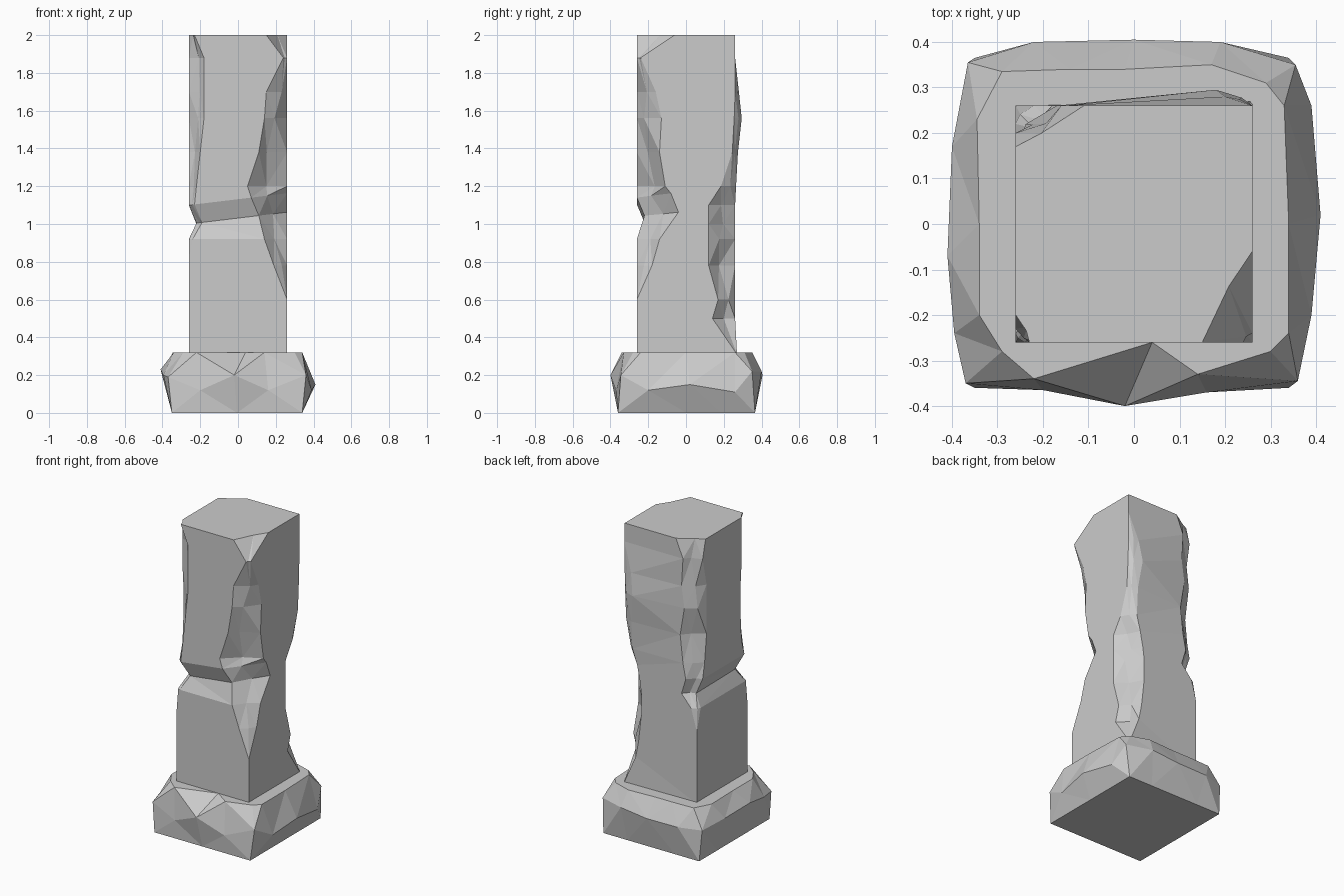
import bpy
import bmesh
import random
from mathutils import Vector

random.seed(4)

default_cube = bpy.data.objects.get("Cube")
if default_cube:
    bpy.data.objects.remove(default_cube, do_unlink=True)

stone = bpy.data.materials.new("grey_stone")
stone.use_nodes = True
stone_colour = (0.6, 0.6, 0.6, 1)
stone.diffuse_color = stone_colour
stone.node_tree.nodes["Principled BSDF"].inputs["Base Color"].default_value = stone_colour


def loft(name, rings, weld):
    """Skin a stack of equal rings, cap both ends and facet the surface."""
    bm = bmesh.new()
    loops = [[bm.verts.new(point) for point in ring] for ring in rings]
    for lower, upper in zip(loops, loops[1:]):
        count = len(lower)
        for i in range(count):
            j = (i + 1) % count
            bm.faces.new((lower[i], lower[j], upper[j], upper[i]))
    bm.faces.new(reversed(loops[0]))
    bm.faces.new(loops[-1])
    bmesh.ops.remove_doubles(bm, verts=bm.verts, dist=weld)
    bmesh.ops.triangulate(bm, faces=bm.faces, quad_method="SHORT_EDGE")
    bmesh.ops.recalc_face_normals(bm, faces=bm.faces)
    mesh = bpy.data.meshes.new(name)
    bm.to_mesh(mesh)
    bm.free()
    mesh.materials.append(stone)
    obj = bpy.data.objects.new(name, mesh)
    bpy.context.collection.objects.link(obj)
    return obj


# Plinth: straight-edged foot, bulging worn waist, chamfered rim
foot_corners = [Vector(c) for c in
                ((-.35, -.36, 0), (.34, -.36, 0), (.34, .365, 0), (-.35, .365, 0))]
foot = [foot_corners[side].lerp(foot_corners[(side + 1) % 4], step / 4)
        for side in range(4) for step in range(4)]
waist = [
    (-.37, -.35, .19), (-.2, -.365, .12), (-.02, -.4, .2), (.16, -.37, .12),
    (.36, -.345, .2), (.39, -.2, .12), (.41, .02, .15), (.39, .26, .11),
    (.355, .35, .22), (.19, .4, .22), (0, .405, .2), (-.22, .4, .2),
    (-.365, .355, .2), (-.4, .17, .22), (-.41, -.07, .23), (-.395, -.24, .2)]
rim_outline = [
    (-.29, -.28), (-.22, -.34), (.04, -.26), (.14, -.33),
    (.3, -.28), (.34, -.24), (.34, 0), (.33, .26),
    (.29, .31), (.17, .35), (-.02, .34), (-.14, .34),
    (-.29, .335), (-.345, .23), (-.34, 0), (-.34, -.2)]
rim = [(x, y, .32) for x, y in rim_outline]
loft("plinth", [foot, waist, rim], .001)


# Shaft: square section whose corners are chipped by varying amounts
HALF = .26


def shaft_ring(z, groove, tilt, bulge, chips):
    """Chips run front left, front right, back right, back left: (along x, along y)."""
    left, front = -HALF + groove, -HALF + groove
    corners = ((left, front), (HALF, front), (HALF, HALF + bulge), (left, HALF))
    ring = []
    for index, ((x, y), (along_x, along_y)) in enumerate(zip(corners, chips)):
        sx = 1 if x > 0 else -1
        sy = 1 if y > 0 else -1
        on_x = Vector((x - sx * along_x, y, z))
        on_y = Vector((x, y - sy * along_y, z))
        # Broken face between the two edges, dished or swollen at random
        middle = on_x.lerp(on_y, random.uniform(.35, .65))
        size = min(along_x, along_y)
        middle += Vector((sx, sy, 0)) * size * random.uniform(-.2, .2)
        trio = [on_x, middle, on_y]
        # The groove climbs across the front
        if sy < 0:
            for point in trio:
                point.z += tilt * (point.x + HALF)
        ring += trio if index % 2 else trio[::-1]
    return ring


whole = (0, 0)
levels = [
    (.31, 0, 0, .01, (whole, whole, whole, whole)),
    (.5, 0, 0, 0, (whole, whole, (.08, .12), whole)),
    (.6, 0, 0, 0, (whole, whole, (.1, .09), whole)),
    (.78, 0, 0, 0, (whole, (.07, .08), (.12, .14), whole)),
    (.92, 0, 0, 0, ((.02, .02), (.12, .12), (.12, .14), (.04, .04))),
    (1.0, .04, .12, 0, ((.03, .03), (.15, .18), (.11, .14), (.07, .05))),
    (1.1, 0, .12, 0, ((.03, .03), (.19, .18), (.09, .14), (.08, .06))),
    (1.2, 0, 0, .005, ((.04, .06), (.21, .15), (.06, .08), (.1, .08))),
    (1.38, 0, 0, .015, ((.06, .07), (.15, .12), (.06, .03), (.12, .1))),
    (1.56, 0, 0, .035, ((.08, .07), (.12, .13), (.08, .04), (.09, .1))),
    (1.7, 0, 0, .02, ((.08, .06), (.11, .1), (.06, .02), (.11, .1))),
    (1.88, 0, 0, 0, ((.08, .06), (.02, .02), whole, (.1, .06))),
    (2, 0, 0, 0, ((.03, .06), (.11, .2), whole, (.15, .09))),
]
loft("worn_shaft", [shaft_ring(*level) for level in levels], .004)
